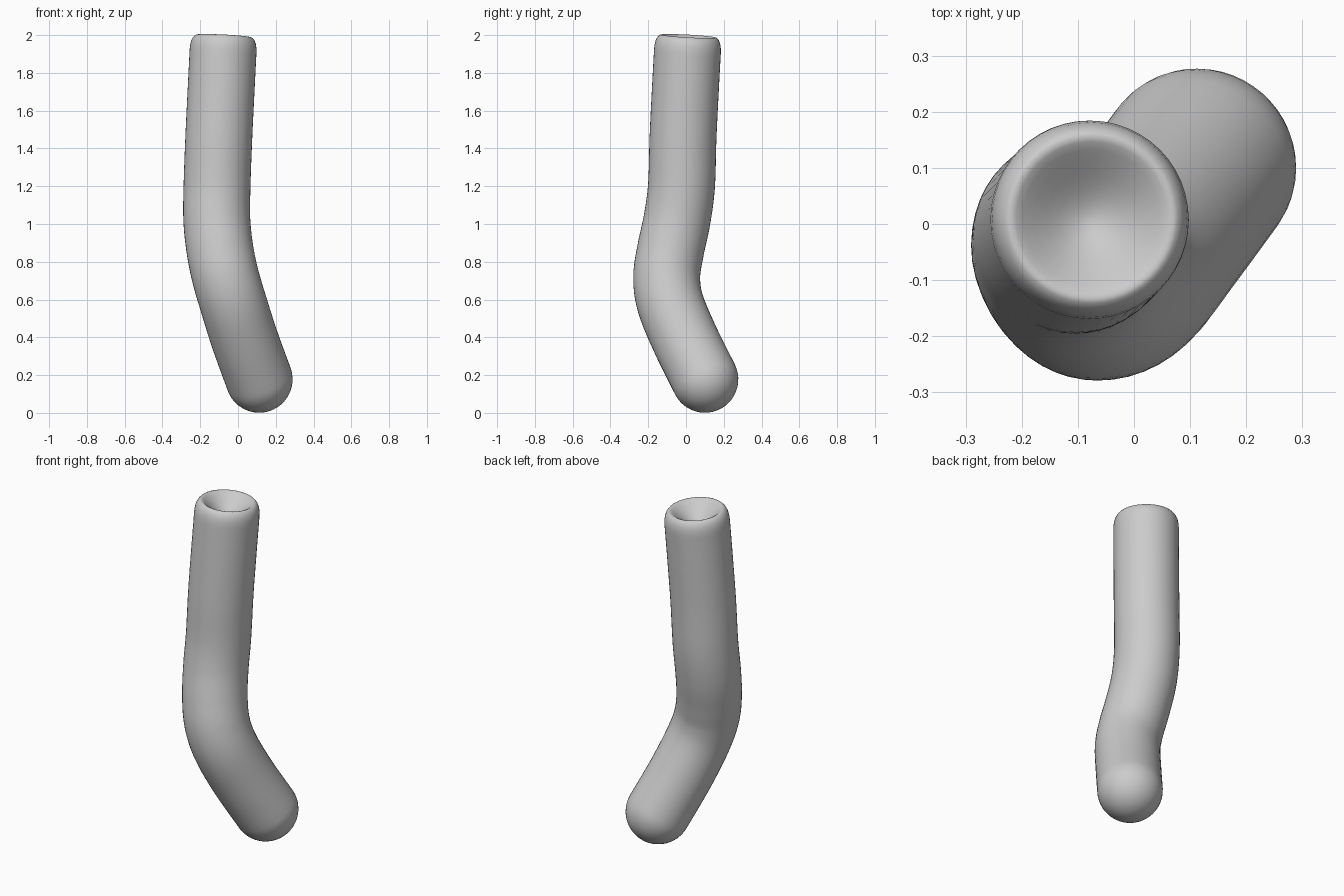
import bpy, bmesh, math
from mathutils import Vector

if "Cube" in bpy.data.objects:
    bpy.data.objects.remove(bpy.data.objects["Cube"])

R, SIDES = 0.177, 48

# Centreline of the bent tube, bottom to top
PATH = [Vector(p) for p in [
    (0.112, 0.10, 0.178), (0.035, -0.005, 0.39), (-0.025, -0.083, 0.58),
    (-0.066, -0.102, 0.72), (-0.095, -0.082, 0.86), (-0.112, -0.048, 1.02),
    (-0.111, -0.024, 1.2), (-0.102, -0.016, 1.45), (-0.09, -0.004, 1.7),
    (-0.075, 0.012, 1.995)]]


def spline(pts, steps):
    """Catmull-Rom curve through the points."""
    p = [2 * pts[0] - pts[1]] + pts + [2 * pts[-1] - pts[-2]]
    out = []
    for a, b, c, d in zip(p, p[1:], p[2:], p[3:]):
        for k in range(steps):
            t = k / steps
            out.append(0.5 * (2 * b + (c - a) * t + (2 * a - 5 * b + 4 * c - d) * t * t
                              + (3 * b - a - 3 * c + d) * t ** 3))
    return out + [pts[-1]]


line = spline(PATH, 6)
tangents = [(line[min(i + 1, len(line) - 1)] - line[max(i - 1, 0)]).normalized()
            for i in range(len(line))]
start, end, up0, up1 = line[0], line[-1], tangents[0], tangents[-1]

# Rings as (centre, axis, radius): round foot, tube, rounded rim, dished top
rings = []
for k in range(1, 12):
    a = math.pi / 2 * k / 12
    rings.append((start - up0 * R * math.cos(a), up0, R * math.sin(a)))
rings += [(c, t, R) for c, t in zip(line, tangents) if c.z < 1.9]
RIM = [(-0.08, 0.177), (-0.055, 0.1755), (-0.032, 0.171), (-0.014, 0.163),
       (-0.003, 0.153), (0.0, 0.145), (-0.004, 0.135), (-0.014, 0.122),
       (-0.03, 0.103), (-0.05, 0.08), (-0.069, 0.056), (-0.083, 0.033),
       (-0.09, 0.014)]
rings += [(end + up1 * s, up1, r) for s, r in RIM]

bm = bmesh.new()
loops = []
for c, t, r in rings:
    u = (Vector((1, 0, 0)) - t * t.x).normalized()
    v = t.cross(u)
    loops.append([bm.verts.new(c + r * (u * math.cos(2 * math.pi * k / SIDES)
                                        + v * math.sin(2 * math.pi * k / SIDES)))
                  for k in range(SIDES)])
for a, b in zip(loops, loops[1:]):
    for k in range(SIDES):
        n = (k + 1) % SIDES
        bm.faces.new((a[k], a[n], b[n], b[k]))
# Close the foot and the dish
foot = bm.verts.new(start - up0 * R)
dish = bm.verts.new(end - up1 * 0.092)
for k in range(SIDES):
    n = (k + 1) % SIDES
    bm.faces.new((foot, loops[0][n], loops[0][k]))
    bm.faces.new((dish, loops[-1][k], loops[-1][n]))
bmesh.ops.recalc_face_normals(bm, faces=bm.faces)
for f in bm.faces:
    f.smooth = True

mesh = bpy.data.meshes.new("bent_tube")
bm.to_mesh(mesh)
bm.free()
bpy.context.collection.objects.link(bpy.data.objects.new("bent_tube", mesh))
